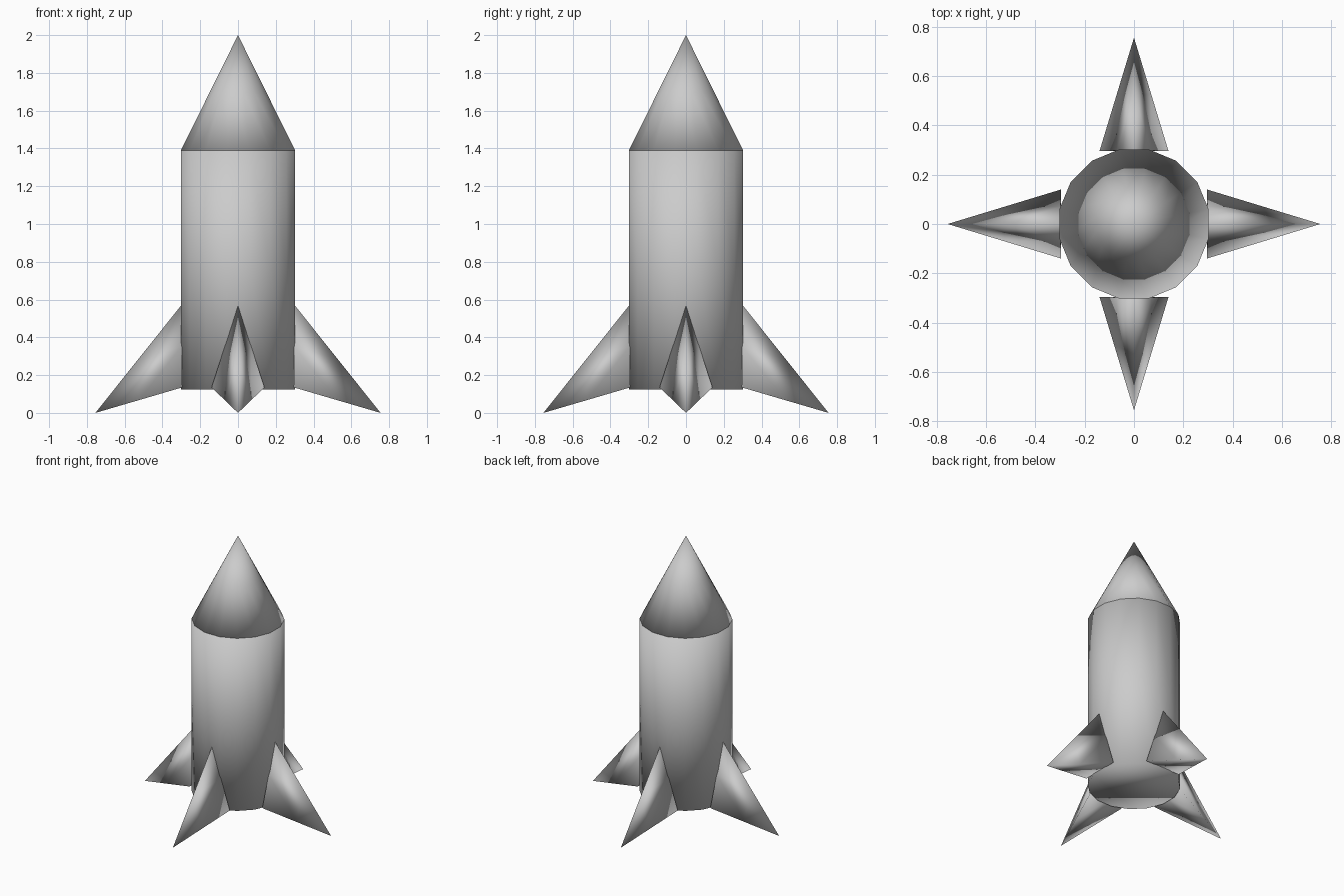
import bpy
import bmesh
from math import radians
from mathutils import Matrix

default = bpy.data.objects.get("Cube")
if default:
    bpy.data.objects.remove(default, do_unlink=True)

SIDES = 16
RADIUS = 0.308
BODY_BOTTOM, BODY_TOP, TIP = 0.125, 1.39, 2.0

grey = bpy.data.materials.new("plain grey")
grey.use_nodes = True
grey.diffuse_color = (0.6, 0.6, 0.6, 1)
grey.node_tree.nodes["Principled BSDF"].inputs["Base Color"].default_value = (0.6, 0.6, 0.6, 1)


def finish(name, bm):
    """Turn a bmesh into a smooth shaded object."""
    bmesh.ops.recalc_face_normals(bm, faces=bm.faces)
    for face in bm.faces:
        face.smooth = True
    mesh = bpy.data.meshes.new(name)
    bm.to_mesh(mesh)
    bm.free()
    mesh.materials.append(grey)
    obj = bpy.data.objects.new(name, mesh)
    bpy.context.collection.objects.link(obj)
    return obj


def tapered(name, low, high, top_radius):
    """Closed round part between two heights, with its flats facing the fins."""
    bm = bmesh.new()
    place = Matrix.Translation((0, 0, (low + high) / 2)) @ Matrix.Rotation(radians(180 / SIDES), 4, "Z")
    bmesh.ops.create_cone(bm, cap_ends=True, segments=SIDES, radius1=RADIUS,
                          radius2=top_radius, depth=high - low, matrix=place)
    bmesh.ops.remove_doubles(bm, verts=bm.verts, dist=0.0001)
    # Ring halfway up
    upright = [e for e in bm.edges if abs(e.verts[0].co.z - e.verts[1].co.z) > 0.1]
    bmesh.ops.subdivide_edges(bm, edges=upright, cuts=1)
    return finish(name, bm)


def fin(name, angle):
    """Pointed four-sided fin, swept out and down."""
    bm = bmesh.new()
    corners = [(0.3, 0, 0.57), (0.295, 0.14, 0.135), (0.295, -0.14, 0.135), (0.755, 0, 0)]
    verts = [bm.verts.new(c) for c in corners]
    for a, b, c in ((0, 1, 2), (0, 1, 3), (0, 2, 3), (1, 2, 3)):
        bm.faces.new((verts[a], verts[b], verts[c]))
    bmesh.ops.subdivide_edges(bm, edges=bm.edges[:], cuts=1, use_grid_fill=True)
    bmesh.ops.rotate(bm, verts=bm.verts, matrix=Matrix.Rotation(radians(angle), 3, "Z"))
    return finish(name, bm)


# Body and nose
tapered("body", BODY_BOTTOM, BODY_TOP, RADIUS)
tapered("nose_cone", BODY_TOP, TIP, 0)

# Four fins
for name, angle in (("left_fin", 0), ("back_fin", 90), ("right_fin", 180), ("front_fin", 270)):
    fin(name, angle)
